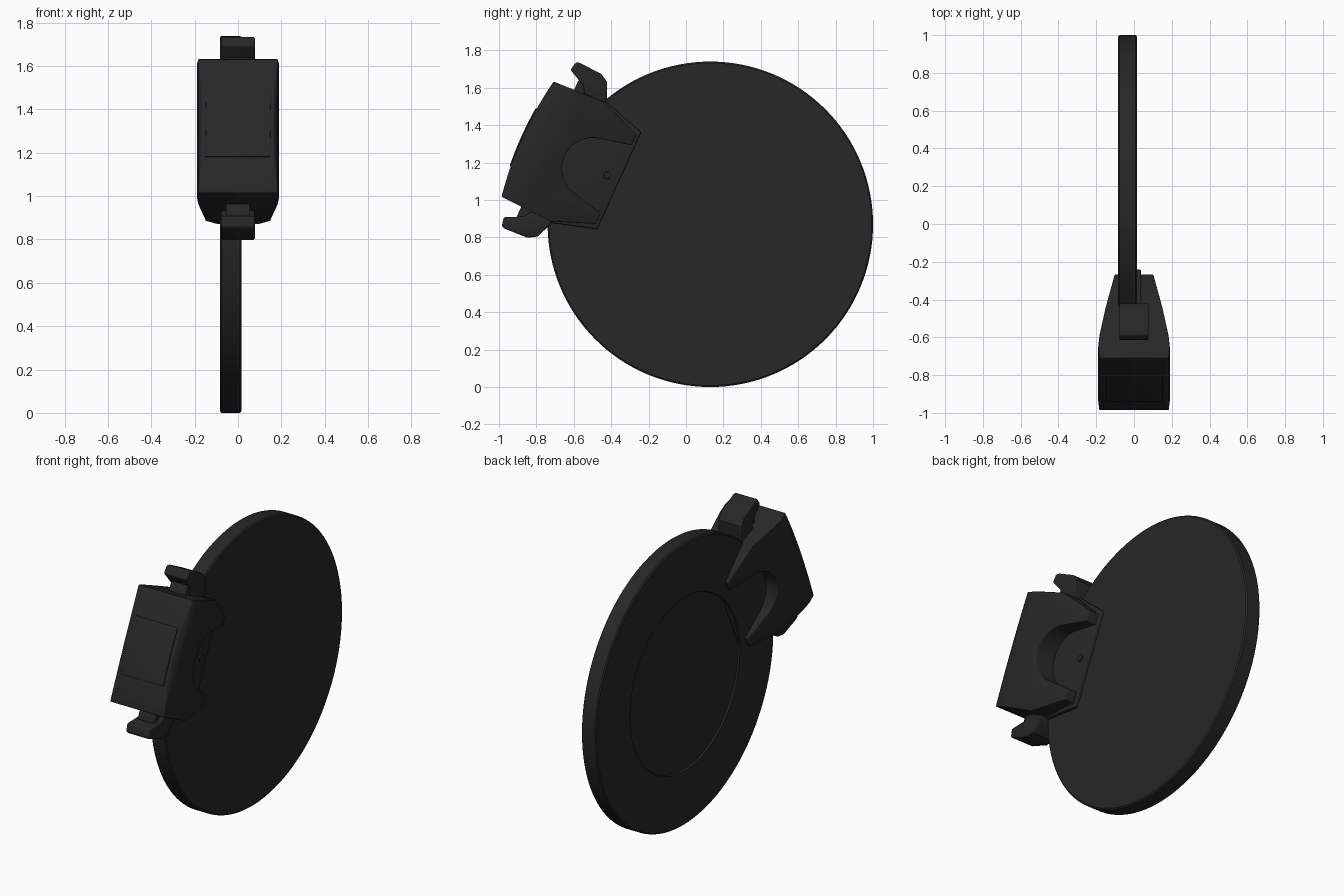
import bpy, bmesh, math
from mathutils import Vector

if "Cube" in bpy.data.objects:
    bpy.data.objects.remove(bpy.data.objects["Cube"])

CY, CZ = 0.13, 0.87                  # disc centre in the y-z plane
U = Vector((0, -0.911, 0.412))       # radial direction towards the caliper
V = Vector((0, 0.412, 0.911))        # tangential direction
MID = 0.012                          # caliper symmetry line along V

black = bpy.data.materials.new("matte black")
black.diffuse_color = (0.02, 0.02, 0.021, 1)
black.use_nodes = True
black.node_tree.nodes["Principled BSDF"].inputs["Base Color"].default_value = black.diffuse_color


def place(x, u, v):
    return Vector((x, CY, CZ)) + U * u + V * (v + MID)


def make(name, bm):
    bmesh.ops.recalc_face_normals(bm, faces=bm.faces)
    me = bpy.data.meshes.new(name)
    bm.to_mesh(me)
    bm.free()
    me.materials.append(black)
    ob = bpy.data.objects.new(name, me)
    bpy.context.collection.objects.link(ob)
    return ob


def prism(name, lower, upper):
    """Solid between two matching loops of points."""
    bm = bmesh.new()
    a = [bm.verts.new(p) for p in lower]
    b = [bm.verts.new(p) for p in upper]
    bm.faces.new(a)
    bm.faces.new(b)
    for i in range(len(a)):
        j = (i + 1) % len(a)
        bm.faces.new((a[i], a[j], b[j], b[i]))
    return make(name, bm)


def plate(name, uv, x0, x1):
    return prism(name, [place(x0, *p) for p in uv], [place(x1, *p) for p in uv])


def boolean(ob, cutter, op):
    m = ob.modifiers.new("bool", 'BOOLEAN')
    m.operation, m.object, m.solver = op, cutter, 'EXACT'


def finish(ob, bevel=0.0, helpers=()):
    """Bevel, bake modifiers, smooth shade, drop helpers."""
    if bevel:
        m = ob.modifiers.new("bevel", 'BEVEL')
        m.width, m.segments = bevel, 3
        m.limit_method, m.angle_limit = 'ANGLE', math.radians(35)
    dg = bpy.context.evaluated_depsgraph_get()
    me = bpy.data.meshes.new_from_object(ob.evaluated_get(dg))
    ob.modifiers.clear()
    ob.data = me
    for h in helpers:
        bpy.data.objects.remove(h)
    bpy.ops.object.select_all(action='DESELECT')
    ob.select_set(True)
    bpy.context.view_layer.objects.active = ob
    bpy.ops.object.shade_smooth_by_angle(angle=math.radians(30))


def mirrored(half):
    return half + [(u, -v) for u, v in reversed(half)]


def bow(n=12, flat=1.078, rise=0.03, h=0.338):
    """Curved outer edge of the caliper, from +v to -v."""
    return [(flat + rise * (1 - t * t), h * t) for t in (1 - 2 * i / n for i in range(n + 1))]


# brake disc, turned profile with a shallow round recess on the left face
bm = bmesh.new()
N, rings = 128, []
for x, r in [(-0.075, 0.53), (-0.084, 0.535), (-0.084, 0.862), (-0.077, 0.87),
             (0.009, 0.87), (0.016, 0.862)]:
    rings.append([bm.verts.new((x, CY + r * math.cos(2 * math.pi * i / N),
                                CZ + r * math.sin(2 * math.pi * i / N))) for i in range(N)])
for a, b in zip(rings, rings[1:]):
    for i in range(N):
        j = (i + 1) % N
        bm.faces.new((a[i], a[j], b[j], b[i]))
bm.faces.new(rings[0])
bm.faces.new(rings[-1])
finish(make("brake_disc", bm))

# caliper body: side outline intersected with tapered width outline
outline = [(0.558, -0.262), (0.558, 0.262), (0.785, 0.35)] + bow() + [(0.785, -0.35)]
body = plate("caliper_body", outline, -0.3, 0.3)
width = [(0.5, -0.09), (0.5, 0.09), (0.95, 0.183), (1.02, 0.19), (1.075, 0.184), (1.12, 0.16),
         (1.12, -0.16), (1.075, -0.184), (1.02, -0.19), (0.95, -0.183)]
taper = prism("taper_helper", [place(x, u, -0.5) for u, x in width],
              [place(x, u, 0.5) for u, x in width])
boolean(body, taper, 'INTERSECT')
helpers = [taper]

# U shaped side recesses
arc = [(0.695 + 0.165 * math.cos(a), 0.165 * math.sin(a))
       for a in (math.radians(-80 + 160 * i / 24) for i in range(25))]
u_shape = arc + [(0.50, 0.212), (0.50, -0.212)]
for side in (-1, 1):
    c = plate("recess_helper", u_shape, side * 0.03, side * 0.4)
    boolean(body, c, 'DIFFERENCE')
    helpers.append(c)
for h in helpers:
    h.hide_render = True
finish(body, 0.012, helpers)

# thin centre plate, visible in the recess and round the arms
finish(plate("centre_plate", mirrored([(0.54, -0.284), (0.80, -0.362), (0.90, -0.352)]),
             -0.037, 0.037), 0.006)

# pad edge showing inside the disc recess
finish(plate("brake_pad", [(0.50, -0.17), (0.50, 0.17), (0.60, 0.17), (0.60, -0.17)],
             -0.079, -0.03))

# raised panel following the curved outer face
curve = [(u, v) for u, v in bow(24) if abs(v) < 0.19]
panel = [(u + 0.006, v) for u, v in curve] + [(u - 0.02, v) for u, v in reversed(curve)]
finish(plate("outer_panel", panel, -0.15, 0.15), 0.003)

# hooks at both ends with narrower stems
hook = [(1.022, 0.432), (1.012, 0.482), (0.99, 0.487), (0.86, 0.48), (0.815, 0.452),
        (0.78, 0.37), (0.78, 0.345), (0.90, 0.345), (0.925, 0.385)]
stem = [(0.80, 0.30), (0.80, 0.40), (0.96, 0.40), (0.96, 0.30)]
for s, label in ((1, "upper"), (-1, "lower")):
    finish(plate(label + "_hook", [(u, s * v) for u, v in hook], -0.078, 0.078), 0.01)
    finish(plate(label + "_stem", [(u, s * v) for u, v in stem], -0.055, 0.055), 0.006)

# small pin in the recess of each side
pin = [(0.609 + 0.02 * math.cos(math.pi * i / 8), 0.02 * math.sin(math.pi * i / 8))
       for i in range(16)]
finish(plate("recess_pin", pin, -0.046, 0.046), 0.003)
